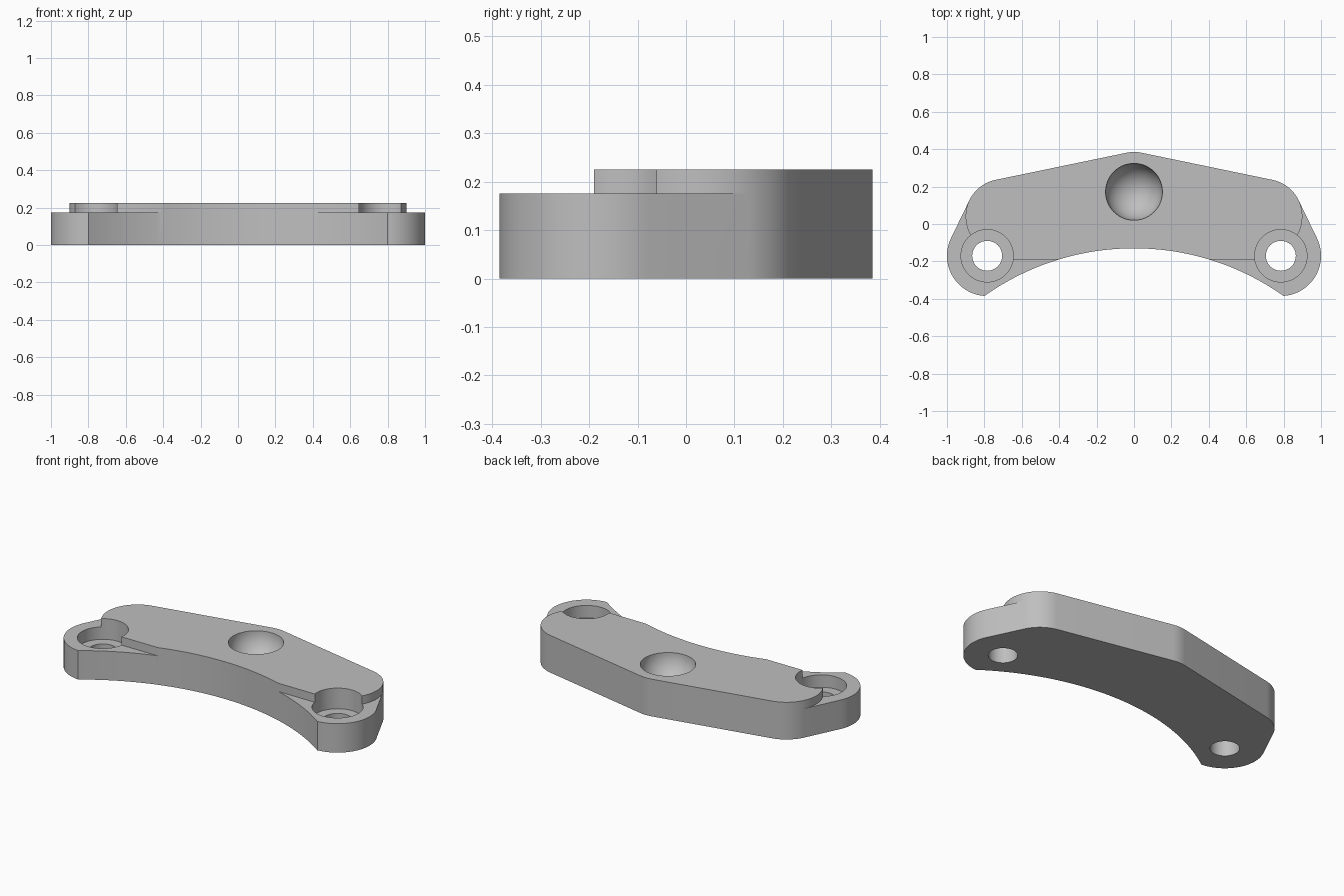
import bpy, bmesh
from math import sin, cos, atan2, acos, hypot, radians, pi, sqrt

cube = bpy.data.objects.get("Cube")
if cube:
    bpy.data.objects.remove(cube, do_unlink=True)

HEIGHT, STEP, LEDGE = 0.225, 0.175, 0.10
SHOULDER, SHOULDER_R = (0.70, 0.04), 0.20
LUG, LUG_R = (0.785, -0.17), 0.215
APEX, APEX_R = (0.0, 0.185), 0.20
INNER_Y, INNER_R = -0.13, 1.382

grey = bpy.data.materials.new("plain grey")
grey.use_nodes = True
grey.diffuse_color = (0.52, 0.52, 0.52, 1)
grey.node_tree.nodes["Principled BSDF"].inputs["Base Color"].default_value = (0.52, 0.52, 0.52, 1)


def arc(centre, r, a0, a1, n):
    return [(centre[0] + r * cos(a0 + (a1 - a0) * i / n),
             centre[1] + r * sin(a0 + (a1 - a0) * i / n)) for i in range(n + 1)]


def tangent_normal(a, ra, b, rb):
    # direction from the centres to the outer line touching both circles
    dx, dy = b[0] - a[0], b[1] - a[1]
    return atan2(dy, dx) + acos((ra - rb) / hypot(dx, dy))


def add_object(name, bm):
    bmesh.ops.recalc_face_normals(bm, faces=bm.faces)
    mesh = bpy.data.meshes.new(name)
    bm.to_mesh(mesh)
    bm.free()
    mesh.materials.append(grey)
    obj = bpy.data.objects.new(name, mesh)
    bpy.context.collection.objects.link(obj)
    return obj


def prism(name, points, z0, z1):
    bm = bmesh.new()
    face = bm.faces.new([bm.verts.new((x, y, z0)) for x, y in points])
    top = bmesh.ops.extrude_face_region(bm, geom=[face])["geom"]
    bmesh.ops.translate(bm, vec=(0, 0, z1 - z0),
                        verts=[v for v in top if isinstance(v, bmesh.types.BMVert)])
    return add_object(name, bm)


def cut(body, cutter):
    cutter.hide_render = True
    mod = body.modifiers.new("cut", "BOOLEAN")
    mod.operation, mod.solver, mod.object = "DIFFERENCE", "EXACT", cutter
    bpy.ops.object.select_all(action="DESELECT")
    body.select_set(True)
    bpy.context.view_layer.objects.active = body
    bpy.ops.object.modifier_apply(modifier=mod.name)
    bpy.data.objects.remove(cutter, do_unlink=True)


# Curved bracket body: one half of the outline, mirrored
roof = tangent_normal(APEX, APEX_R, SHOULDER, SHOULDER_R)
side = tangent_normal(SHOULDER, SHOULDER_R, LUG, LUG_R)
half = arc(APEX, APEX_R, pi / 2, roof, 4)
half += arc(SHOULDER, SHOULDER_R, roof, side, 16)
half += arc(LUG, LUG_R, side, radians(-86), 32)
tip_x = 0.80
for i in range(25):
    x = tip_x * (1 - i / 24)
    half.append((x, INNER_Y - INNER_R + sqrt(INNER_R ** 2 - x * x)))
outline = half + [(-x, y) for x, y in reversed(half[1:-1])]
body = prism("bracket_body", outline, 0, HEIGHT)

for s in (1, -1):
    # Lowered step around each lug
    pts = [(0.3, -0.19), (0.7, -0.19)]
    pts += arc(SHOULDER, SHOULDER_R, -pi / 2, side, 32)
    pts += [(SHOULDER[0] + 0.5 * cos(side), SHOULDER[1] + 0.5 * sin(side)), (1.3, -0.6), (0.3, -0.6)]
    cut(body, prism("step_cutter", [(s * x, y) for x, y in pts], STEP, 0.4))
    # Counterbore and bolt hole
    centre = (s * LUG[0], LUG[1])
    cut(body, prism("counterbore_cutter", arc(centre, 0.14, 0, 2 * pi, 64)[:-1], LEDGE, 0.4))
    cut(body, prism("hole_cutter", arc(centre, 0.08, 0, 2 * pi, 48)[:-1], -0.1, 0.4))

# Round dimple in the middle
bm = bmesh.new()
bmesh.ops.create_uvsphere(bm, u_segments=64, v_segments=32, radius=0.152)
bmesh.ops.translate(bm, verts=bm.verts, vec=(0, 0.172, HEIGHT + 0.001))
cut(body, add_object("dimple_cutter", bm))

bpy.ops.object.select_all(action="DESELECT")
body.select_set(True)
bpy.context.view_layer.objects.active = body
bpy.ops.object.shade_smooth_by_angle(angle=radians(30))
